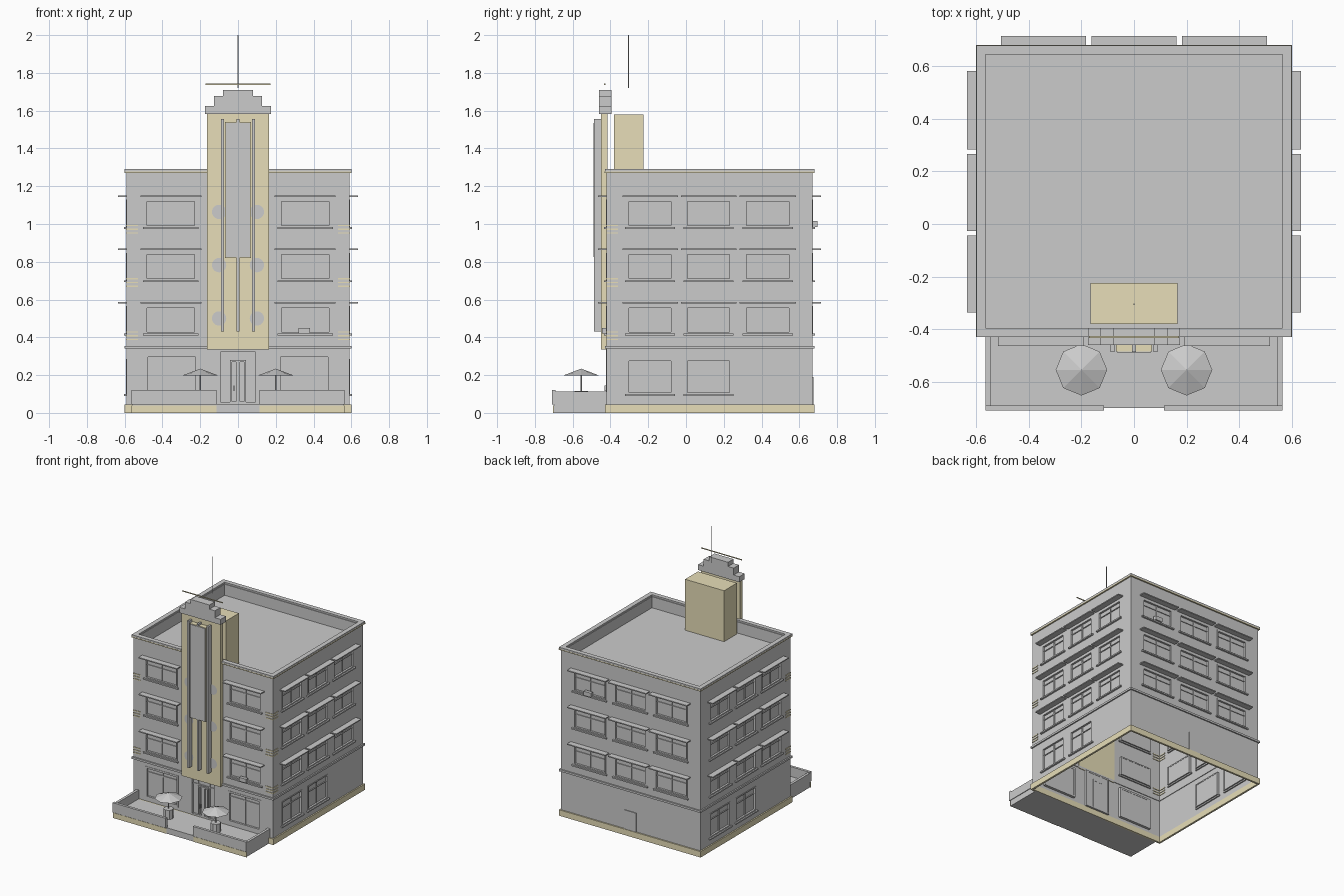
import bpy, bmesh
from mathutils import Vector

if "Cube" in bpy.data.objects:
    bpy.data.objects.remove(bpy.data.objects["Cube"])

tan = bpy.data.materials.new("tan_paint")
tan.diffuse_color = (0.80, 0.73, 0.48, 1)
tan.use_nodes = True
tan.node_tree.nodes["Principled BSDF"].inputs["Base Color"].default_value = tan.diffuse_color


def finish(name, bm, mat=None):
    bmesh.ops.recalc_face_normals(bm, faces=bm.faces)
    me = bpy.data.meshes.new(name)
    bm.to_mesh(me)
    bm.free()
    ob = bpy.data.objects.new(name, me)
    bpy.context.collection.objects.link(ob)
    if mat:
        me.materials.append(mat)
    return ob


def boxes(name, items, mat=None):
    """One object made of boxes given as (x0, x1, y0, y1, z0, z1)."""
    bm = bmesh.new()
    for x0, x1, y0, y1, z0, z1 in items:
        vs = bmesh.ops.create_cube(bm, size=1)["verts"]
        for v in vs:
            v.co = Vector(((x0 + x1) / 2 + v.co.x * (x1 - x0),
                           (y0 + y1) / 2 + v.co.y * (y1 - y0),
                           (z0 + z1) / 2 + v.co.z * (z1 - z0)))
    return finish(name, bm, mat)


def ring(name, o, i, z0, z1, mat=None):
    """Rectangular band; o and i are outward offsets from the wall line."""
    X0, X1, Y0, Y1 = -W - o, W + o, F - o, B + o
    x0, x1, y0, y1 = -W - i, W + i, F - i, B + i
    return boxes(name, [(X0, X1, Y0, y0, z0, z1), (X0, X1, y1, Y1, z0, z1),
                        (X0, x0, y0, y1, z0, z1), (x1, X1, y0, y1, z0, z1)], mat)


def cones(name, spots, r1, r2, z0, z1, y, seg=8, caps=True):
    bm = bmesh.new()
    for x in spots:
        vs = bmesh.ops.create_cone(bm, segments=seg, radius1=r1, radius2=r2,
                                   depth=z1 - z0, cap_ends=caps)["verts"]
        bmesh.ops.translate(bm, verts=vs, vec=(x, y, (z0 + z1) / 2))
    return finish(name, bm)


W, F, B = 0.59, -0.42, 0.67          # half width, front wall, back wall
ROOF, DECK = 1.28, 1.19

# wall-local (u along wall, d outward) to world xy
SIDES = {
    "front": lambda u, d: (u, F - d),
    "back": lambda u, d: (u, B + d),
    "right": lambda u, d: (W + d, u),
    "left": lambda u, d: (-W - d, u),
}


def side_box(side, u0, u1, d0, d1, z0, z1):
    (ax, ay), (bx, by) = SIDES[side](u0, d0), SIDES[side](u1, d1)
    return (min(ax, bx), max(ax, bx), min(ay, by), max(ay, by), z0, z1)


def wall(side, u0, u1, holes):
    """Wall sheet with rectangular openings."""
    us = sorted({u0, u1} | {h[0] for h in holes} | {h[1] for h in holes})
    zs = sorted({0, ROOF} | {h[2] for h in holes} | {h[3] for h in holes})
    bm = bmesh.new()
    for a, b in zip(us, us[1:]):
        for c, d in zip(zs, zs[1:]):
            if any(h[0] < (a + b) / 2 < h[1] and h[2] < (c + d) / 2 < h[3] for h in holes):
                continue
            bm.faces.new([bm.verts.new((*SIDES[side](u, 0), z))
                          for u, z in ((a, c), (b, c), (b, d), (a, d))])
    bmesh.ops.remove_doubles(bm, verts=bm.verts, dist=1e-5)
    finish(side + "_wall", bm)


def frame_bars(side, h, us=(), zs=(), t=0.009):
    """Outer frame plus mullions (us) and transoms (zs)."""
    a, b, c, d = h
    out = [side_box(side, a, a + t, -0.02, 0.003, c, d),
           side_box(side, b - t, b, -0.02, 0.003, c, d),
           side_box(side, a + t, b - t, -0.02, 0.003, c, c + t),
           side_box(side, a + t, b - t, -0.02, 0.003, d - t, d)]
    out += [side_box(side, u - t / 3, u + t / 3, -0.018, -0.006, c + t, d - t) for u in us]
    out += [side_box(side, a + t, b - t, -0.018, -0.006, z - t / 3, z + t / 3) for z in zs]
    return out


ROWS = [0.42 + 0.282 * k for k in range(3)]
SIDE_COLS = [(-0.31, -0.07), (0.0, 0.24), (0.31, 0.555)]
COLS = {"front": [(-0.49, -0.22), (0.22, 0.49)],
        "back": [(-0.48, -0.21), (-0.135, 0.135), (0.21, 0.48)],
        "right": SIDE_COLS, "left": SIDE_COLS}
GROUND = {"front": [], "back": [], "right": SIDE_COLS[:2], "left": SIDE_COLS[1:]}
DOOR = (-0.105, 0.105, 0.045, 0.335)
SHOPS = [(-0.49, -0.21, 0.07, 0.31), (0.21, 0.49, 0.07, 0.31)]

# walls, windows, sills and sun shades on all four sides
for side, cols in COLS.items():
    upper = [(a, b, z, z + 0.145) for z in ROWS for a, b in cols]
    low = [(a, b, 0.10, 0.285) for a, b in GROUND[side]]
    wins = upper + low
    extra = SHOPS + [DOOR] if side == "front" else []
    ends = (-W, W) if side in ("front", "back") else (F, B)
    wall(side, *ends, wins + extra)
    boxes(side + "_window_glass",
          [side_box(side, h[0], h[1], -0.018, -0.012, h[2], h[3]) for h in wins + extra])
    boxes(side + "_window_frames",
          [x for h in wins for x in frame_bars(
              side, h, [(h[0] + h[1]) / 2], [h[2] + 0.7 * (h[3] - h[2])])])
    boxes(side + "_sills",
          [side_box(side, a - 0.012, b + 0.012, -0.01, 0.014, c - 0.01, c) for a, b, c, d in wins])
    boxes(side + "_sun_shades",
          [side_box(side, a - 0.027, b + 0.027, 0, 0.045, d + 0.015, d + 0.023)
           for a, b, c, d in upper])

# shop windows and entrance
boxes("shop_window_frames", [x for h in SHOPS for x in
                             frame_bars("front", h, [(h[0] + h[1]) / 2], [0.265], 0.014)])
boxes("entrance_frame", frame_bars("front", DOOR, [-0.05, 0.05], [0.285], 0.012))
boxes("entrance_doors", [x for s in (-0.022, 0.022) for x in
                         frame_bars("front", (s - 0.021, s + 0.021, 0.05, 0.28), t=0.01)])
boxes("door_handle", [(-0.024, -0.018, F - 0.012, F, 0.115, 0.145)])
boxes("back_door", [(-0.05, 0.05, B - 0.005, B + 0.006, 0.045, 0.19)])

# bands round the building
ring("base_plinth", 0.01, -0.005, 0, 0.045, tan)
ring("string_course", 0.01, -0.005, 0.34, 0.355)
ring("parapet", -0.002, -0.025, DECK, ROOF - 0.005)
ring("parapet_trim", 0.011, -0.002, 1.270, 1.278, tan)
ring("parapet_cap", 0.01, -0.025, 1.278, 1.29)
boxes("roof_deck", [(-W + 0.005, W - 0.005, F + 0.005, B - 0.005, DECK - 0.01, DECK)])

# tan stripes wrapping the front corners
stripes = []
for z in ROWS:
    for k in (-0.035, -0.015, 0.005):
        for s in (-1, 1):
            xa, xb = sorted((s * 0.53, s * (W + 0.004)))
            stripes.append((xa, xb, F - 0.004, F + 0.004, z + k, z + k + 0.007))
            xa, xb = sorted((s * (W - 0.004), s * (W + 0.004)))
            stripes.append((xa, xb, F + 0.004, F + 0.06, z + k, z + k + 0.007))
boxes("corner_stripes", stripes, tan)

# front tower with stepped crown, fins and tall panel
boxes("tower_slab", [(-0.165, 0.165, -0.45, -0.415, 0.335, 1.585)], tan)
boxes("tower_crown", [(-0.175, 0.175, -0.46, -0.395, 1.583, 1.625),
                      (-0.127, 0.127, -0.46, -0.395, 1.625, 1.678),
                      (-0.08, 0.08, -0.46, -0.395, 1.678, 1.71)])
boxes("tower_fins", [(x - 0.007, x + 0.007, -0.488, -0.45, 0.43, 1.555)
                     for x in (-0.082, 0, 0.082)])
boxes("tower_panel", [(-0.068, 0.068, -0.486, -0.45, 0.82, 1.54)], tan)
boxes("tower_panel_face", [(-0.064, 0.064, -0.490, -0.485, 0.824, 1.536)])
bm = bmesh.new()
for x in (-0.1, 0.1):
    for z in (0.5, 0.782, 1.064):
        vs = bmesh.ops.create_circle(bm, cap_ends=True, segments=24, radius=0.038)["verts"]
        for v in vs:
            v.co = Vector((x + v.co.x, -0.452, z + v.co.y))
finish("tower_portholes", bm)

# rooftop box and mast
boxes("rooftop_box", [(-0.165, 0.165, -0.38, -0.225, DECK, 1.58)], tan)
cones("mast", [0], 0.003, 0.003, 1.72, 2.0, -0.305)
boxes("crown_bar", [(-0.172, 0.172, -0.433, -0.427, 1.737, 1.743)], tan)

# terrace with low walls
boxes("terrace_floor", [(-0.56, 0.56, -0.70, F, 0, 0.045)])
walls, fascia = [], []
for s in (-1, 1):
    xa, xb = sorted((s * 0.115, s * 0.565))
    walls.append((xa, xb, -0.71, -0.69, 0.045, 0.12))
    fascia.append((xa, xb, -0.703, -0.699, 0, 0.04))
    xa, xb = sorted((s * 0.545, s * 0.565))
    walls.append((xa, xb, -0.69, F, 0.045, 0.112))
boxes("terrace_walls", walls)
boxes("terrace_fascia", fascia, tan)

# terrace tables and umbrellas
cones("tables", (-0.2, 0.2), 0.036, 0.036, 0.045, 0.115, -0.555)
cones("umbrella_poles", (-0.2, 0.2), 0.004, 0.004, 0.115, 0.23, -0.555, 6)
cones("umbrellas", (-0.2, 0.2), 0.098, 0, 0.197, 0.234, -0.555, 8, False)

# air conditioners
boxes("air_conditioners", [(0.32, 0.38, F - 0.025, F, 0.42, 0.45),
                           (0.32, 0.38, B, B + 0.025, 0.985, 1.017)])
